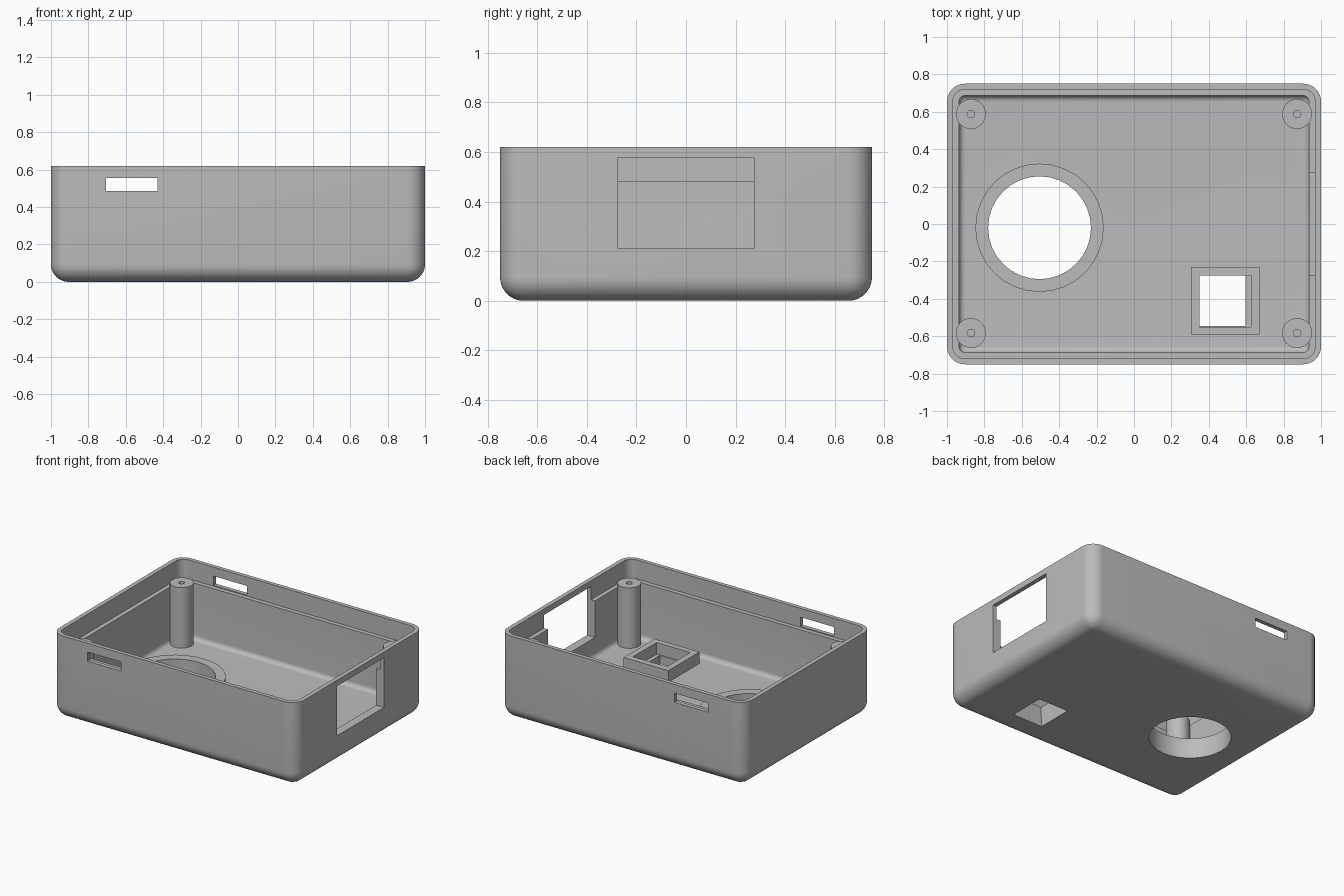
import bpy, bmesh
from mathutils import Vector

if "Cube" in bpy.data.objects:
    bpy.data.objects.remove(bpy.data.objects["Cube"], do_unlink=True)

grey = bpy.data.materials.new("plain grey")
grey.use_nodes = True
COLOUR = (0.5, 0.5, 0.5, 1)
grey.diffuse_color = COLOUR
grey.node_tree.nodes["Principled BSDF"].inputs["Base Color"].default_value = COLOUR


def make_object(name, bm):
    bmesh.ops.recalc_face_normals(bm, faces=bm.faces)
    mesh = bpy.data.meshes.new(name)
    bm.to_mesh(mesh)
    bm.free()
    mesh.materials.append(grey)
    obj = bpy.data.objects.new(name, mesh)
    bpy.context.collection.objects.link(obj)
    return obj


def box(name, low, high, radius=0, round_floor=False):
    """Box between two corners, with optional rounded uprights and bottom edges."""
    low, high = Vector(low), Vector(high)
    bm = bmesh.new()
    bmesh.ops.create_cube(bm, size=1)
    for v in bm.verts:
        v.co = (low + high) / 2 + v.co * (high - low)
    if radius:
        def rounded(e):
            a, b = (v.co.z for v in e.verts)
            return abs(a - b) > 0.01 or (round_floor and max(a, b) < low.z + 0.001)
        bmesh.ops.bevel(bm, geom=[e for e in bm.edges if rounded(e)], offset=radius,
                        segments=10, profile=0.5, affect='EDGES', clamp_overlap=True)
    return make_object(name, bm)


def cylinder(name, x, y, radius, z0, z1, sides=32):
    bm = bmesh.new()
    bmesh.ops.create_cone(bm, cap_ends=True, segments=sides, radius1=radius,
                          radius2=radius, depth=z1 - z0)
    bmesh.ops.translate(bm, vec=(x, y, (z0 + z1) / 2), verts=bm.verts)
    return make_object(name, bm)


def cut(target, *cutters):
    """Subtract each cutter from the target, then discard it."""
    for cutter in cutters:
        mod = target.modifiers.new("cut", 'BOOLEAN')
        mod.operation, mod.solver, mod.object = 'DIFFERENCE', 'EXACT', cutter
        bpy.context.view_layer.objects.active = target
        bpy.ops.object.modifier_apply(modifier=mod.name)
        bpy.data.objects.remove(cutter, do_unlink=True)


def finish(obj):
    bpy.ops.object.select_all(action='DESELECT')
    obj.select_set(True)
    bpy.context.view_layer.objects.active = obj
    bpy.ops.object.shade_smooth_by_angle(angle=0.5)


HEIGHT, LEDGE, FLOOR, BOSS = 0.62, 0.48, 0.065, 0.15
HOLE = (-0.505, -0.02)

# Open tray with rounded shell, cavity and stepped rim
tray = box("tray", (-1, -0.75, 0), (1, 0.75, HEIGHT), 0.095, True)
cut(tray,
    box("cavity", (-0.935, -0.687, FLOOR), (0.935, 0.687, 0.8), 0.033, True),
    box("rim_step", (-0.968, -0.72, LEDGE), (0.968, 0.72, 0.8), 0.063))

# Slots through front and back walls, window in the left wall
cut(tray,
    box("slots", (-0.705, -0.9, 0.487), (-0.43, 0.9, 0.555)),
    box("window", (0.85, -0.275, 0.21), (1.2, 0.275, 0.577)))

# Floor openings
cut(tray,
    cylinder("round_opening", *HOLE, 0.275, -0.1, 0.3),
    box("square_opening", (0.35, -0.545, -0.1), (0.595, -0.275, 0.3)))
finish(tray)

# Raised ring around the round opening
ring = cylinder("opening_ring", *HOLE, 0.343, FLOOR - 0.01, BOSS)
cut(ring, cylinder("ring_bore", *HOLE, 0.275, -0.1, 0.3))
finish(ring)

# Raised square frame
frame = box("square_frame", (0.305, -0.592, FLOOR - 0.01), (0.67, -0.23, BOSS))
cut(frame, box("frame_bore", (0.35, -0.55, -0.1), (0.625, -0.275, 0.3)))
finish(frame)

# Four screw posts with pilot holes
for side, x in (("right", -0.872), ("left", 0.872)):
    for end, y in (("front", -0.583), ("back", 0.588)):
        post = cylinder(f"screw_post_{end}_{side}", x, y, 0.08, FLOOR - 0.01, 0.512)
        cut(post, cylinder("pilot_hole", x, y, 0.02, 0.12, 0.7, 16))
        finish(post)
